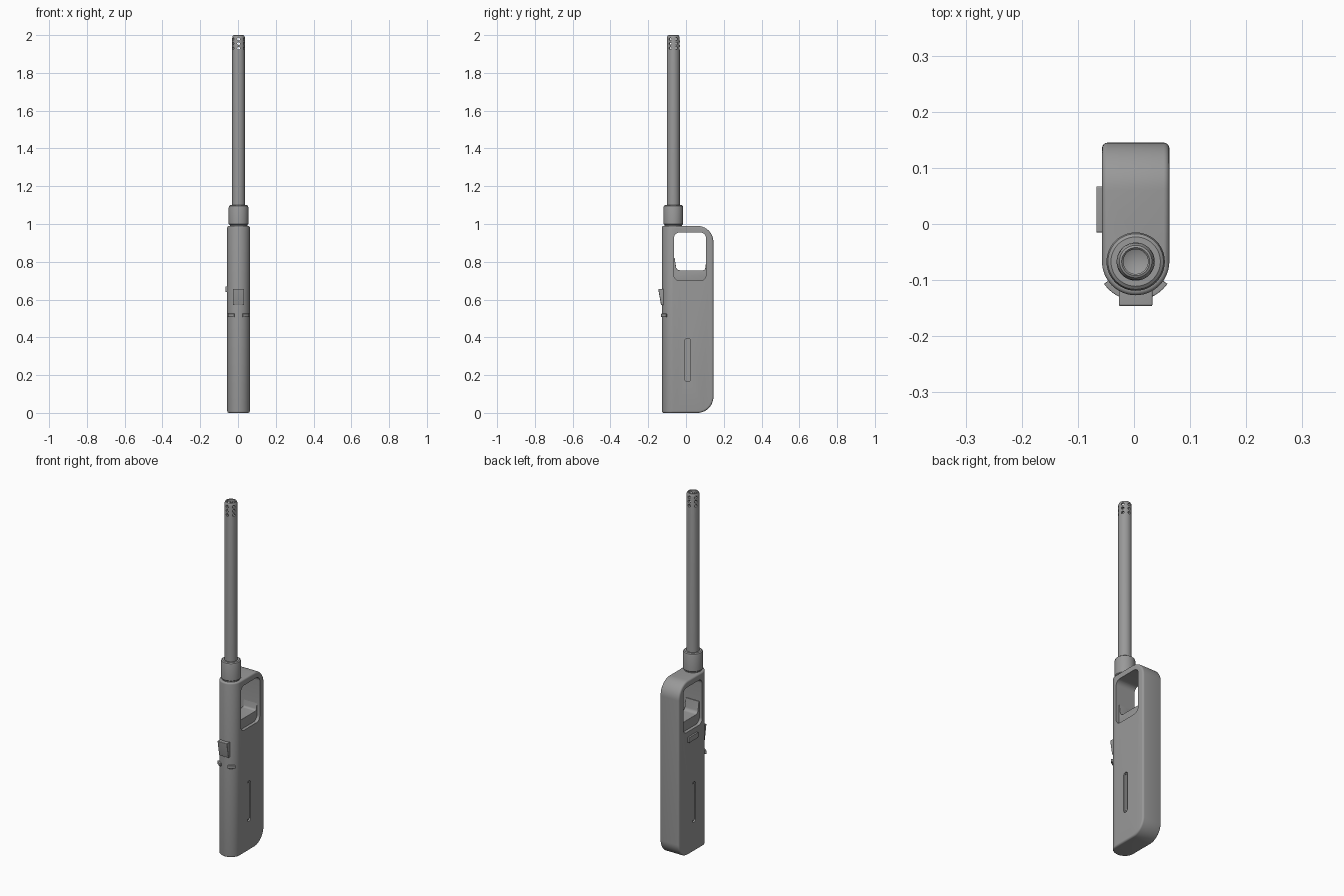
import bpy, bmesh, math
from mathutils import Matrix, Vector

if "Cube" in bpy.data.objects:
    bpy.data.objects.remove(bpy.data.objects["Cube"])

grey = bpy.data.materials.new("mid grey")
grey.use_nodes = True
colour = (0.32, 0.32, 0.32, 1)
grey.diffuse_color = colour
grey.node_tree.nodes["Principled BSDF"].inputs["Base Color"].default_value = colour

CX, CY, HALF = 0.003, -0.067, 0.06   # axis of the tube and half width of the handle


def finish(name, bm):
    bmesh.ops.recalc_face_normals(bm, faces=bm.faces)
    mesh = bpy.data.meshes.new(name)
    bm.to_mesh(mesh)
    bm.free()
    obj = bpy.data.objects.new(name, mesh)
    bpy.context.collection.objects.link(obj)
    mesh.materials.append(grey)
    return obj


def rounded(corners, steps=8):
    """Outline with a radius at each corner: (u, v, radius)."""
    out = []
    for i, (u, v, r) in enumerate(corners):
        p = Vector((u, v))
        a = (Vector(corners[i - 1][:2]) - p).normalized()
        b = (Vector(corners[(i + 1) % len(corners)][:2]) - p).normalized()
        if r == 0:
            out.append(p)
            continue
        half = a.angle(b) / 2
        centre = p + (a + b).normalized() * r / math.sin(half)
        s, e = p + a * r / math.tan(half) - centre, p + b * r / math.tan(half) - centre
        turn = s.angle_signed(e)
        for k in range(steps + 1):
            out.append(centre + Matrix.Rotation(-turn * k / steps, 2) @ s)
    return out


def rect(u0, u1, v0, v1, r):
    return rounded([(u0, v0, r), (u1, v0, r), (u1, v1, r), (u0, v1, r)])


def prism(name, outline, axis, lo, hi, bevel=0):
    """Extrude an outline along x (outline y,z), y (x,z) or z (x,y)."""
    place = {"x": lambda u, v, w: (w, u, v), "y": lambda u, v, w: (u, w, v),
             "z": lambda u, v, w: (u, v, w)}[axis]
    bm = bmesh.new()
    ends = [[bm.verts.new(place(u, v, w)) for u, v in outline] for w in (lo, hi)]
    caps = [bm.faces.new(e) for e in ends]
    n = len(outline)
    for i in range(n):
        j = (i + 1) % n
        bm.faces.new((ends[0][i], ends[0][j], ends[1][j], ends[1][i]))
    bmesh.ops.recalc_face_normals(bm, faces=bm.faces)
    if bevel:
        rims = list({e for f in caps for e in f.edges})
        bmesh.ops.bevel(bm, geom=rims, offset=bevel, segments=4, profile=0.5, affect="EDGES")
    return finish(name, bm)


def lathe(name, profile, steps=48):
    bm = bmesh.new()
    verts = [bm.verts.new((CX + r, CY, z)) for r, z in profile]
    edges = [bm.edges.new(p) for p in zip(verts, verts[1:])]
    bmesh.ops.spin(bm, geom=verts + edges, cent=(CX, CY, 0), axis=(0, 0, 1),
                   angle=math.tau, steps=steps)
    bmesh.ops.remove_doubles(bm, verts=bm.verts, dist=0.0002)
    return finish(name, bm)


def boolean(obj, cutter, operation="DIFFERENCE"):
    bpy.context.view_layer.objects.active = obj
    mod = obj.modifiers.new("cut", "BOOLEAN")
    mod.object, mod.operation, mod.solver = cutter, operation, "EXACT"
    bpy.ops.object.modifier_apply(modifier=mod.name)
    bpy.data.objects.remove(cutter)


# Handle: side profile with softened rims, rounded at the front
side = rounded([(-0.14, 0, 0), (0.145, 0, 0.085), (0.145, 0.99, 0.085), (-0.14, 0.99, 0)], 14)
handle = prism("handle", side, "x", CX - HALF, CX + HALF, 0.01)
arc = [(CX + HALF * math.cos(a), CY + HALF * math.sin(a))
       for a in (math.pi + math.pi * k / 28 for k in range(29))]
plan = [(CX + 0.08, CY + 0.02), (CX + 0.08, 0.2), (CX - 0.08, 0.2), (CX - 0.08, CY + 0.02),
        (CX - HALF, CY + 0.02)] + arc + [(CX + HALF, CY + 0.02)]
boolean(handle, prism("front_rounding", plan, "z", 0, 0.99, 0.008), "INTERSECT")

# Finger opening and the long grooves on both sides
boolean(handle, prism("opening_cutter", rect(-0.064, 0.106, 0.70, 0.955, 0.03), "x", -0.1, 0.1))
for s in (-1, 1):
    x = sorted((CX + s * 0.05, CX + s * 0.08))
    boolean(handle, prism("groove_cutter", rect(-0.006, 0.024, 0.165, 0.395, 0.0149), "x", *x))
    x = sorted((CX + s * 0.045, CX + s * 0.056))
    prism("groove_inlay", rect(0.001, 0.017, 0.173, 0.387, 0.0079), "x", *x)

# Trigger inside the opening, rising at its front
trigger = rounded([(-0.066, 0.698, 0.03), (0.107, 0.698, 0.03), (0.107, 0.80, 0),
                   (0.100, 0.755, 0.012), (-0.05, 0.755, 0.02), (-0.06, 0.82, 0), (-0.066, 0.82, 0)])
prism("trigger", trigger, "x", CX - 0.042, CX + 0.042, 0.002)

# Safety switch on the front and catch on the right side
switch = rounded([(-0.115, 0.57, 0), (-0.132, 0.57, 0.004), (-0.139, 0.61, 0.01),
                  (-0.147, 0.657, 0.004), (-0.115, 0.657, 0)])
prism("safety_switch", switch, "x", CX - 0.03, CX + 0.03, 0.003)
prism("side_catch", rect(-0.015, 0.067, 0.64, 0.67, 0.003), "x", CX - 0.07, CX - 0.05, 0.001)

# Two short curved ridges below the switch
for name, start in (("right_ridge", 215), ("left_ridge", 290)):
    angles = [math.radians(start + 35 * k / 10) for k in range(11)]
    band = [(CX + r * math.cos(a), CY + r * math.sin(a))
            for r, seq in ((0.052, angles), (0.069, angles[::-1])) for a in seq]
    prism(name, band, "z", 0.508, 0.525, 0.002)

# Collar, neck and hollow tube
lathe("neck", [(0, 0.97), (0.046, 0.97), (0.046, 1.01), (0, 1.01)])
lathe("collar", [(0, 0.996), (0.048, 0.996), (0.052, 1.0), (0.052, 1.088), (0.0495, 1.096),
                 (0.044, 1.1), (0, 1.1)])
tube = lathe("tube", [(0, 1.08), (0.034, 1.08), (0.034, 1.982), (0.0325, 1.991), (0.029, 1.998),
                      (0.025, 2.0), (0.022, 1.997), (0.022, 1.87), (0, 1.86)])

# Vent holes around the tip
bm = bmesh.new()
for z in (1.931, 1.955, 1.979):
    for k in range(6):
        spin = Matrix.Rotation(math.radians(90 + 60 * k), 4, "Z")
        place = (Matrix.Translation((CX, CY, z)) @ spin @ Matrix.Translation((0.03, 0, 0))
                 @ Matrix.Rotation(math.pi / 2, 4, "Y"))
        bmesh.ops.create_cone(bm, cap_ends=True, segments=12, radius1=0.0075, radius2=0.0075,
                              depth=0.024, matrix=place)
boolean(tube, finish("vent_cutter", bm))

# Smooth curved faces, keep edges crisp
for obj in bpy.context.collection.objects:
    obj.select_set(obj.type == "MESH")
bpy.ops.object.shade_smooth_by_angle(angle=math.radians(35))
